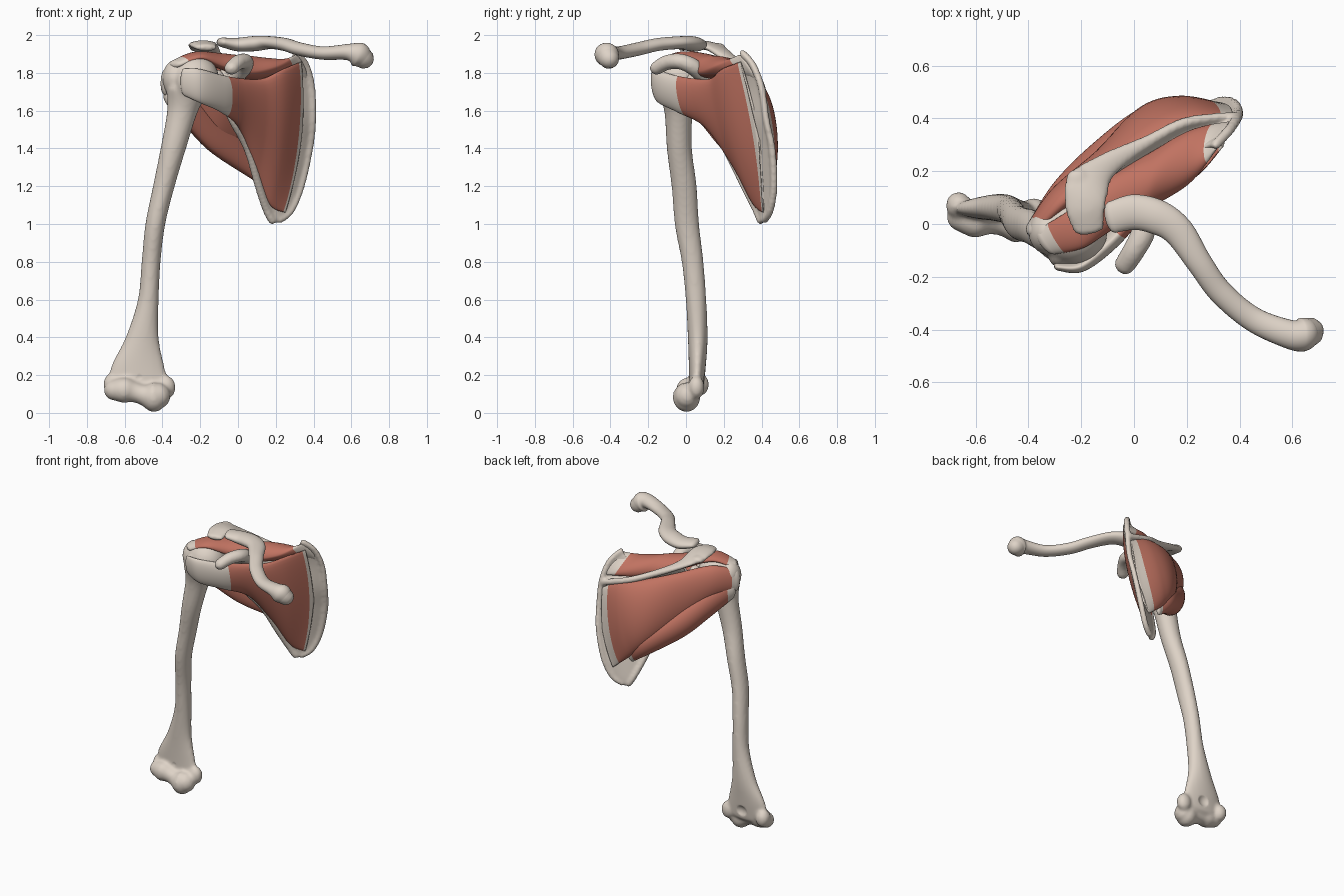
import bpy, bmesh, math
from mathutils import Vector, Matrix

cube = bpy.data.objects.get("Cube")
if cube:
    bpy.data.objects.remove(cube)


def material(name, color):
    mat = bpy.data.materials.new(name)
    mat.use_nodes = True
    mat.diffuse_color = color
    bsdf = next(n for n in mat.node_tree.nodes if n.type == 'BSDF_PRINCIPLED')
    bsdf.inputs["Base Color"].default_value = color
    bsdf.inputs["Roughness"].default_value = .6
    return mat


BONE = material("bone", (.73, .65, .57, 1))
MUSCLE = material("muscle_red", (.53, .17, .12, 1))


def spline(rows, steps):
    """Catmull-Rom interpolation through rows of any length."""
    out = []
    last = len(rows) - 1
    for i in range(last):
        a, b, c, d = (rows[max(0, min(last, k))] for k in (i - 1, i, i + 1, i + 2))
        for s in range(steps):
            u = s / steps
            out.append([q + .5 * u * (r - p + u * (2 * p - 5 * q + 4 * r - w
                        + u * (3 * (q - r) + w - p)))
                        for p, q, r, w in zip(a, b, c, d)])
    return out + [list(rows[-1])]


def loft(bm, sections, steps=8, sides=32, red=None, bow=0):
    """Skin oval sections: edge point, opposite edge point, thickness on each face.
    Bow curves the starting end outward between its two edge points."""
    rows = spline([(*p, *q, t, w) for p, q, t, w in sections], steps)
    mids = [(Vector(r[:3]) + Vector(r[3:6])) / 2 for r in rows]
    rings = []
    last = len(rows) - 1
    for i, r in enumerate(rows):
        along = (mids[min(i + 1, last)] - mids[max(i - 1, 0)]).normalized()
        half = (Vector(r[:3]) - Vector(r[3:6])) / 2
        normal = along.cross(half).normalized()
        bend = bow * max(0, 1 - 2 * i / last)

        def ring(scale=1, push=0):
            pts = []
            for k in range(sides):
                a = math.tau * k / sides
                thick = max(r[6] if math.sin(a) > 0 else r[7], .003)
                shift = push - bend * math.sin(a) ** 2
                pts.append(bm.verts.new(mids[i] + along * shift + scale * (
                    half * math.cos(a) + normal * thick * math.sin(a))))
            rings.append((i / last, pts))

        depth = min(max(r[6], r[7]), half.length)
        caps = [(math.cos(a), math.sin(a) * depth) for a in (.5, 1, 1.35)]
        if i == 0:
            for s, d in reversed(caps):
                ring(s, -d)
        ring()
        if i == last:
            for s, d in caps:
                ring(s, d)
    for (f, a), (g, b) in zip(rings, rings[1:]):
        for k in range(sides):
            m = (k + 1) % sides
            face = bm.faces.new((a[k], a[m], b[m], b[k]))
            if red and red[0] < (f + g) / 2 < red[1]:
                face.material_index = 1
    bm.faces.new(rings[0][1])
    bm.faces.new(rings[-1][1])


def tube(bm, points, steps=8):
    """Loft along a path of x, y, z, sideways radius, other radius."""
    last = len(points) - 1
    sections = []
    for i, (x, y, z, wide, thick) in enumerate(points):
        along = Vector(points[min(i + 1, last)][:3]) - Vector(points[max(i - 1, 0)][:3])
        side = along.cross(Vector((0, 0, 1))).normalized() * wide
        mid = Vector((x, y, z))
        sections.append((mid + side, mid - side, thick, thick))
    loft(bm, sections, steps, 24)


def ball(bm, center, size):
    mat = Matrix.Translation(center) @ Matrix.Diagonal((*size, 1))
    bmesh.ops.create_uvsphere(bm, u_segments=24, v_segments=16, radius=1, matrix=mat)


def finish(name, bm, mats, voxel=0, cutter=None):
    bmesh.ops.recalc_face_normals(bm, faces=bm.faces)
    for f in bm.faces:
        f.smooth = True
    mesh = bpy.data.meshes.new(name)
    bm.to_mesh(mesh)
    bm.free()
    for m in mats:
        mesh.materials.append(m)
    obj = bpy.data.objects.new(name, mesh)
    bpy.context.collection.objects.link(obj)
    if voxel:
        mod = obj.modifiers.new("fuse", 'REMESH')
        mod.mode, mod.voxel_size, mod.use_smooth_shade = 'VOXEL', voxel, True
        if cutter:
            cut = obj.modifiers.new("hollows", 'BOOLEAN')
            cut.operation, cut.object = 'DIFFERENCE', cutter
        soft = obj.modifiers.new("soften", 'SMOOTH')
        soft.factor, soft.iterations = .5, 5
    return obj


# Hollows above the elbow joint, front and back
bm = bmesh.new()
ball(bm, (-.52, -.01, .19), (.04, .03, .03))
ball(bm, (-.51, .125, .17), (.055, .045, .05))
hollows = finish("elbow_hollow_cutter", bm, [BONE])
hollows.hide_render = True
hollows.hide_set(True)

# Upper arm bone: shaft, head, tubercles and elbow end
bm = bmesh.new()
shaft = [(1.72, -.38, -.14, -.05, .1), (1.6, -.375, -.21, -.04, .075),
         (1.4, -.41, -.275, -.035, .066), (1.2, -.45, -.335, -.01, .066),
         (1, -.49, -.385, .005, .064), (.8, -.51, -.41, .035, .057),
         (.6, -.53, -.42, .053, .054), (.4, -.595, -.42, .062, .052),
         (.25, -.67, -.39, .06, .045), (.13, -.69, -.36, .055, .038)]
loft(bm, [((a, y, z), (b, y, z), t, t) for z, a, b, y, t in shaft])
ball(bm, (-.23, -.03, 1.77), (.13, .125, .125))
ball(bm, (-.33, -.03, 1.77), (.07, .085, .1))
ball(bm, (-.28, -.12, 1.75), (.045, .045, .07))
ball(bm, (-.38, .055, .135), (.05, .043, .062))
ball(bm, (-.665, .07, .15), (.048, .052, .06))
tube(bm, [(-.655, .025, .12, .055, .055), (-.6, .015, .12, .068, .068),
          (-.55, .015, .11, .055, .055), (-.5, .01, .095, .055, .055),
          (-.45, .003, .085, .073, .08), (-.425, .005, .09, .068, .07)])
finish("upper_arm_bone", bm, [BONE], .011, hollows)

# Shoulder blade: thin body, borders, spine, acromion, socket and coracoid
bm = bmesh.new()
medial = [(.31, .3, 1.905), (.36, .355, 1.84), (.39, .4, 1.72), (.395, .425, 1.55),
          (.38, .455, 1.4), (.335, .465, 1.2), (.28, .445, 1.07), (.22, .415, 1.02)]
lateral = [(.29, .29, 1.875), (.11, .2, 1.77), (-.11, .07, 1.73), (-.04, .1, 1.57),
           (.05, .21, 1.4), (.11, .31, 1.2), (.15, .37, 1.08), (.18, .395, 1.02)]
loft(bm, [(p, q, .016, .016) for p, q in zip(medial, lateral)])
tube(bm, [(*p, .02, .018) for p in medial])
tube(bm, [(*p, .022, .022) for p in lateral[2:]])
crest = [(.385, .41, 1.7), (.2, .385, 1.755), (.05, .31, 1.81), (-.1, .225, 1.88)]
base = [(.37, .38, 1.7), (.2, .31, 1.72), (.05, .2, 1.74), (-.07, .1, 1.77)]
loft(bm, [(p, q, .013, .013) for p, q in zip(crest, base)])
widths = (.016, .021, .026, .048)
tube(bm, [(*p, w, .022) for p, w in zip(crest, widths)]
     + [(-.175, .145, 1.935, .085, .024), (-.185, .06, 1.948, .076, .024),
        (-.17, -.02, 1.935, .06, .02)])
ball(bm, (-.215, .165, 1.935), (.045, .045, .024))
ball(bm, (-.11, .055, 1.72), (.05, .06, .1))
tube(bm, [(-.02, .1, 1.77, .045, .04), (.03, .04, 1.83, .048, .044),
          (.035, -.03, 1.86, .046, .042), (0, -.1, 1.855, .043, .04),
          (-.035, -.155, 1.825, .04, .036)])
finish("shoulder_blade", bm, [BONE], .01)

# Collar bone
bm = bmesh.new()
tube(bm, [(-.085, .025, 1.962, .06, .025), (0, .045, 1.95, .067, .036),
          (.09, .025, 1.955, .066, .04), (.17, -.03, 1.96, .058, .034),
          (.25, -.15, 1.95, .048, .034), (.33, -.26, 1.925, .046, .035),
          (.45, -.36, 1.905, .047, .035), (.58, -.415, 1.91, .054, .043),
          (.635, -.42, 1.897, .064, .066), (.665, -.41, 1.877, .055, .055)], 10)
finish("collar_bone", bm, [BONE])


def muscle(name, sections, red, bow=0):
    bm = bmesh.new()
    loft(bm, sections, 14, 40, red, bow)
    finish(name, bm, [BONE, MUSCLE])


# Front muscle, a broad fan with a flat tendon over the arm bone head
muscle("subscapularis", [
    ((.335, .29, 1.86), (.25, .41, 1.06), .01, .012),
    ((.24, .19, 1.82), (.17, .36, 1.1), .02, .035),
    ((.13, .13, 1.77), (.09, .28, 1.27), .03, .05),
    ((.02, .04, 1.77), (.01, .12, 1.5), .03, .045),
    ((-.09, -.07, 1.79), (-.09, -.04, 1.59), .025, .04),
    ((-.2, -.16, 1.82), (-.2, -.14, 1.64), .02, .03),
    ((-.285, -.165, 1.825), (-.285, -.145, 1.68), .015, .02)], (.04, .62), .045)

# Back muscle below the spine
muscle("infraspinatus", [
    ((.375, .415, 1.67), (.26, .46, 1.14), .015, .01),
    ((.25, .385, 1.74), (.13, .435, 1.25), .07, .02),
    ((.1, .335, 1.77), (.03, .385, 1.34), .085, .03),
    ((-.08, .23, 1.82), (-.12, .215, 1.47), .07, .05),
    ((-.26, .09, 1.87), (-.28, .1, 1.64), .055, .045),
    ((-.375, -.03, 1.83), (-.385, -.01, 1.68), .03, .025)], (.09, .94), .03)

# Muscle in the hollow above the spine
muscle("supraspinatus", [
    ((.365, .385, 1.75), (.305, .28, 1.895), .012, .025),
    ((.21, .35, 1.77), (.21, .155, 1.84), .03, .068),
    ((.06, .27, 1.8), (.06, .06, 1.81), .04, .085),
    ((-.1, .17, 1.86), (-.08, -.02, 1.84), .03, .055),
    ((-.25, .05, 1.885), (-.19, -.09, 1.88), .02, .03),
    ((-.365, -.02, 1.84), (-.3, -.115, 1.845), .02, .025)], (.08, .92))

# Narrow back muscle along the outer border
muscle("teres_minor", [
    ((.16, .435, 1.27), (.13, .41, 1.2), .018, .015),
    ((.06, .405, 1.42), (.05, .36, 1.26), .065, .04),
    ((-.1, .26, 1.57), (-.13, .21, 1.38), .08, .045),
    ((-.25, .12, 1.71), (-.26, .1, 1.51), .068, .04),
    ((-.365, .01, 1.75), (-.37, 0, 1.63), .03, .025)], (.06, .93))
